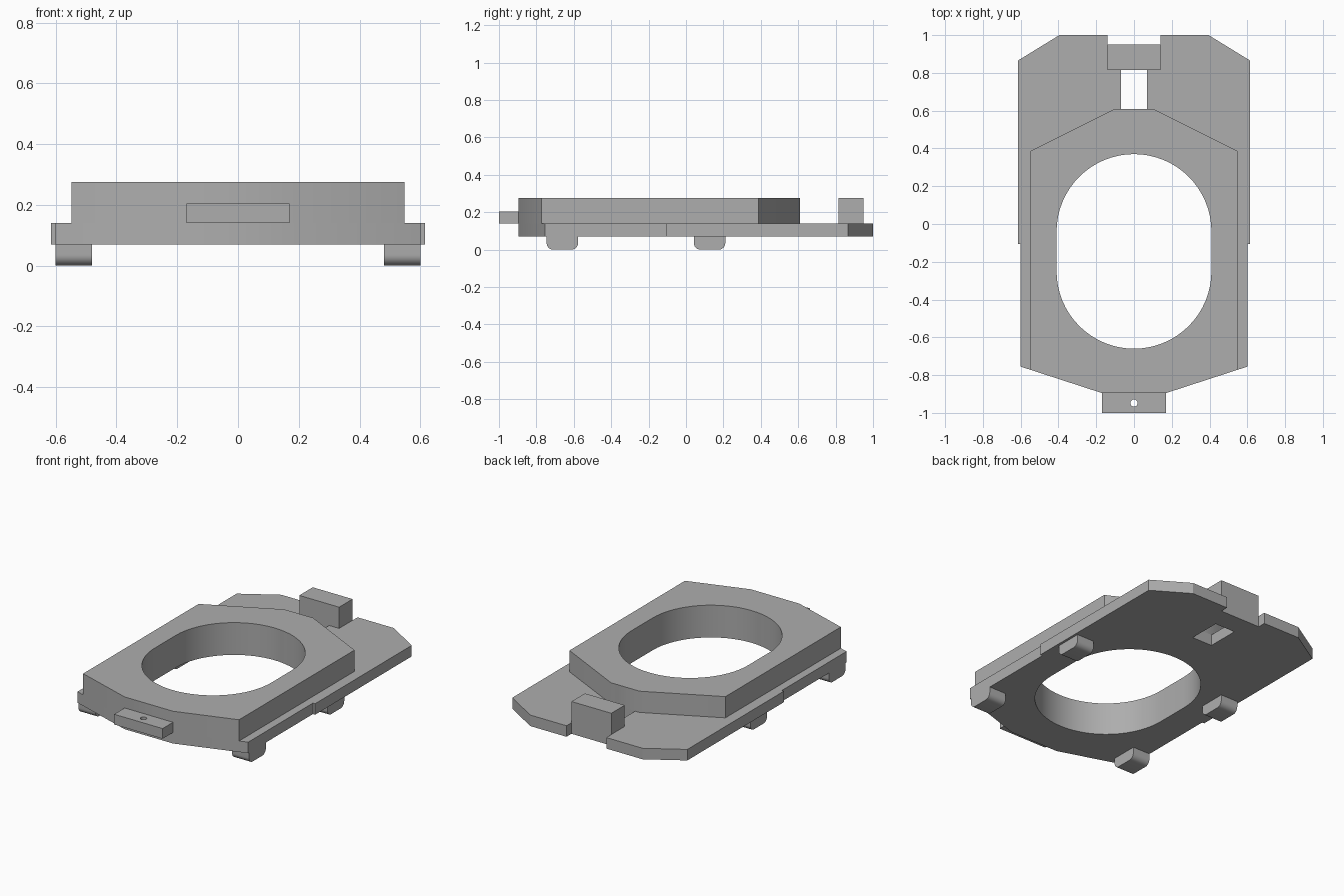
import bpy, bmesh, math

cube = bpy.data.objects.get("Cube")
if cube:
    bpy.data.objects.remove(cube, do_unlink=True)

GREY = (0.42, 0.42, 0.42, 1)
grey = bpy.data.materials.new("light grey")
grey.use_nodes = True
grey.diffuse_color = GREY
grey.node_tree.nodes["Principled BSDF"].inputs["Base Color"].default_value = GREY

BOTTOM, DECK, TOP = 0.07, 0.14, 0.275


def prism(name, outline, low, high, axis="z"):
    """Extrude an outline along z, or a (y, z) outline along x."""
    bm = bmesh.new()
    place = (lambda a, b: (a, b, low)) if axis == "z" else (lambda a, b: (low, a, b))
    face = bm.faces.new([bm.verts.new(place(a, b)) for a, b in outline])
    move = (0, 0, high - low) if axis == "z" else (high - low, 0, 0)
    new = bmesh.ops.extrude_face_region(bm, geom=[face])["geom"]
    bmesh.ops.translate(bm, vec=move, verts=[v for v in new if isinstance(v, bmesh.types.BMVert)])
    bmesh.ops.recalc_face_normals(bm, faces=bm.faces)
    mesh = bpy.data.meshes.new(name)
    bm.to_mesh(mesh)
    bm.free()
    mesh.materials.append(grey)
    obj = bpy.data.objects.new(name, mesh)
    bpy.context.collection.objects.link(obj)
    return obj


def mirrored(half):
    """Close a right-hand half outline with its reflection."""
    return half + [(-x, y) for x, y in reversed(half)]


def rect(w, y0, y1):
    return mirrored([(w, y0), (w, y1)])


def arc(cx, cy, r, start, end, steps):
    angles = [math.radians(start + (end - start) * i / steps) for i in range(steps + 1)]
    return [(cx + r * math.cos(a), cy + r * math.sin(a)) for a in angles]


def cut(obj, cutter):
    mod = obj.modifiers.new("opening", "BOOLEAN")
    mod.operation, mod.solver, mod.object = "DIFFERENCE", "EXACT", cutter
    cutter.hide_render = True
    evaluated = obj.evaluated_get(bpy.context.evaluated_depsgraph_get())
    mesh = bpy.data.meshes.new_from_object(evaluated)
    obj.modifiers.clear()
    obj.data = mesh


# Main solids
base = prism("base_plate", mirrored([
    (0.17, -0.895), (0.6, -0.755), (0.6, -0.105), (0.615, -0.105),
    (0.615, 0.865), (0.395, 1), (0.14, 1), (0.14, 0.95)]), BOTTOM, DECK)
body = prism("raised_body", mirrored([
    (0.17, -0.895), (0.548, -0.772), (0.548, 0.387), (0.1, 0.61)]), DECK, TOP)
block = prism("rear_block", rect(0.14, 0.815, 0.95), DECK, TOP)
tab = prism("front_tab", rect(0.17, -1, -0.895), DECK, 0.205)

# Openings: large oval, rear slot and tab pin hole
oval = prism("oval_cutter", arc(0, -0.04, 0.41, 0, 180, 32) + arc(0, -0.25, 0.41, 180, 360, 32), -0.5, 0.5)
slot = prism("slot_cutter", rect(0.07, 0.61, 0.815), -0.5, 0.5)
pin = prism("pin_cutter", arc(0, -0.948, 0.019, 0, 345, 23), -0.5, 0.5)
for target, cutter in ((base, oval), (body, oval), (base, slot), (tab, pin)):
    cut(target, cutter)
for cutter in (oval, slot, pin):
    bpy.data.objects.remove(cutter, do_unlink=True)

# Four feet with rounded lower edges
feet = []
R = 0.035
for place, y0, y1 in (("front", -0.745, -0.577), ("rear", 0.042, 0.21)):
    profile = ([(y0, BOTTOM)] + arc(y0 + R, R, R, 180, 270, 8)
               + arc(y1 - R, R, R, 270, 360, 8) + [(y1, BOTTOM)])
    for side, x in (("left", 0.48), ("right", -0.6)):
        feet.append(prism(f"{place}_{side}_foot", profile, x, x + 0.12, "x"))

# Smooth the curves and keep the edges crisp
bpy.ops.object.select_all(action="DESELECT")
for obj in [base, body, block, tab] + feet:
    obj.select_set(True)
bpy.context.view_layer.objects.active = base
bpy.ops.object.shade_smooth_by_angle(angle=math.radians(30))
